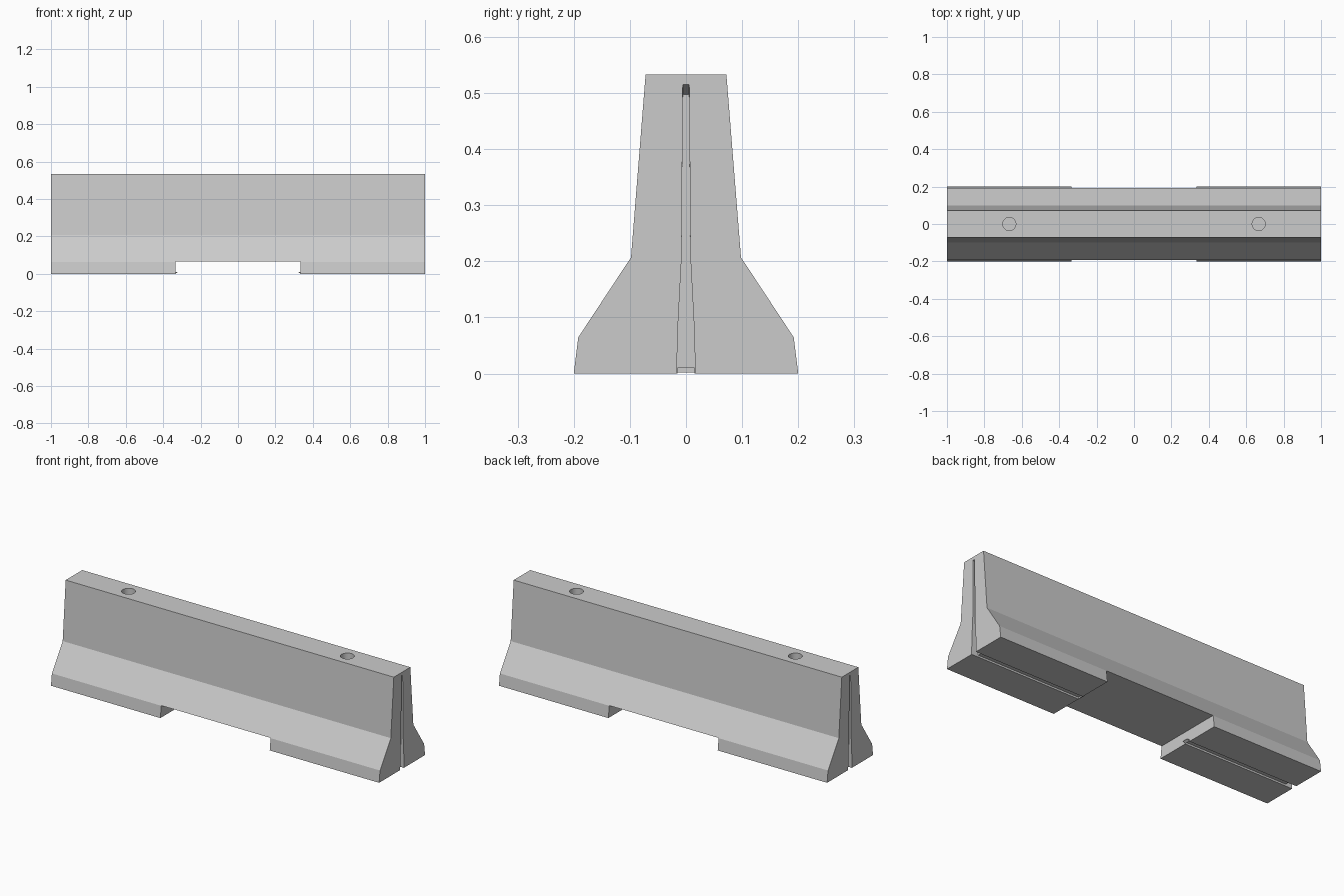
import bpy, bmesh

if "Cube" in bpy.data.objects:
    bpy.data.objects.remove(bpy.data.objects["Cube"])

HALF = [(0.2, 0.0), (0.192, 0.0645), (0.098, 0.207), (0.072, 0.533)]
SLOT = 0.08   # end slot is the body profile squeezed in y
NOTCH_X, NOTCH_Z = 0.3333, 0.0655


def loft(name, sections):
    """Closed solid through equal-length rings of points."""
    bm = bmesh.new()
    rings = [[bm.verts.new(p) for p in s] for s in sections]
    n = len(rings[0])
    for a, b in zip(rings, rings[1:]):
        for i in range(n):
            j = (i + 1) % n
            bm.faces.new((a[i], a[j], b[j], b[i]))
    bm.faces.new(rings[0][::-1])
    bm.faces.new(rings[-1])
    bmesh.ops.recalc_face_normals(bm, faces=bm.faces)
    me = bpy.data.meshes.new(name)
    bm.to_mesh(me)
    bm.free()
    ob = bpy.data.objects.new(name, me)
    bpy.context.collection.objects.link(ob)
    return ob


def ring(x, half):
    return [(x, y, z) for y, z in half] + [(x, -y, z) for y, z in reversed(half)]


def box(name, x0, x1, hy, z0, z1):
    half = [(hy, z0), (hy, z1)]
    return loft(name, [ring(x0, half), ring(x1, half)])


def cut(body, cutter):
    cutter.hide_render = True
    bpy.context.view_layer.objects.active = body
    m = body.modifiers.new("cut", 'BOOLEAN')
    m.operation, m.solver, m.object = 'DIFFERENCE', 'EXACT', cutter
    bpy.ops.object.modifier_apply(modifier=m.name)
    bpy.data.objects.remove(cutter)


# Barrier body with the forklift notch underneath
body = loft("barrier_body", [ring(-1, HALF), ring(1, HALF)])
cut(body, box("notch_cutter", -NOTCH_X, NOTCH_X, 0.3, -0.1, NOTCH_Z))


def slot_half(top):
    pts = [(y * SLOT, z) for y, z in HALF]
    return [(0.0161, -0.02)] + pts[1:3] + [(0.072 * SLOT, top)]


for s in (-1, 1):
    # Tapered slot in the end face, its roof sloping inward
    cut(body, loft("slot_cutter", [ring(s * 0.96, slot_half(0.497)),
                                   ring(s * 1.04, slot_half(0.533))]))
    # Shallow groove under each foot
    x0, x1 = sorted((s * 0.3, s * 1.05))
    cut(body, box("groove_cutter", x0, x1, 0.0155, -0.05, 0.01))
    # Lifting hole in the top
    bpy.ops.mesh.primitive_cylinder_add(vertices=32, radius=0.035, depth=0.2,
                                        location=(s * 0.6667, 0, 0.583))
    cut(body, bpy.context.object)
    # Small lip where the groove runs out into the notch
    loft("groove_lip", [[(s * NOTCH_X, y, 0.01), (s * NOTCH_X, y, 0.002),
                         (s * 0.32, y, 0.01)] for y in (-0.0155, 0.0155)])

# Keep flat planes crisp, hole walls smooth
bpy.ops.object.select_all(action='DESELECT')
body.select_set(True)
bpy.context.view_layer.objects.active = body
bpy.ops.object.shade_smooth_by_angle(angle=0.25)
